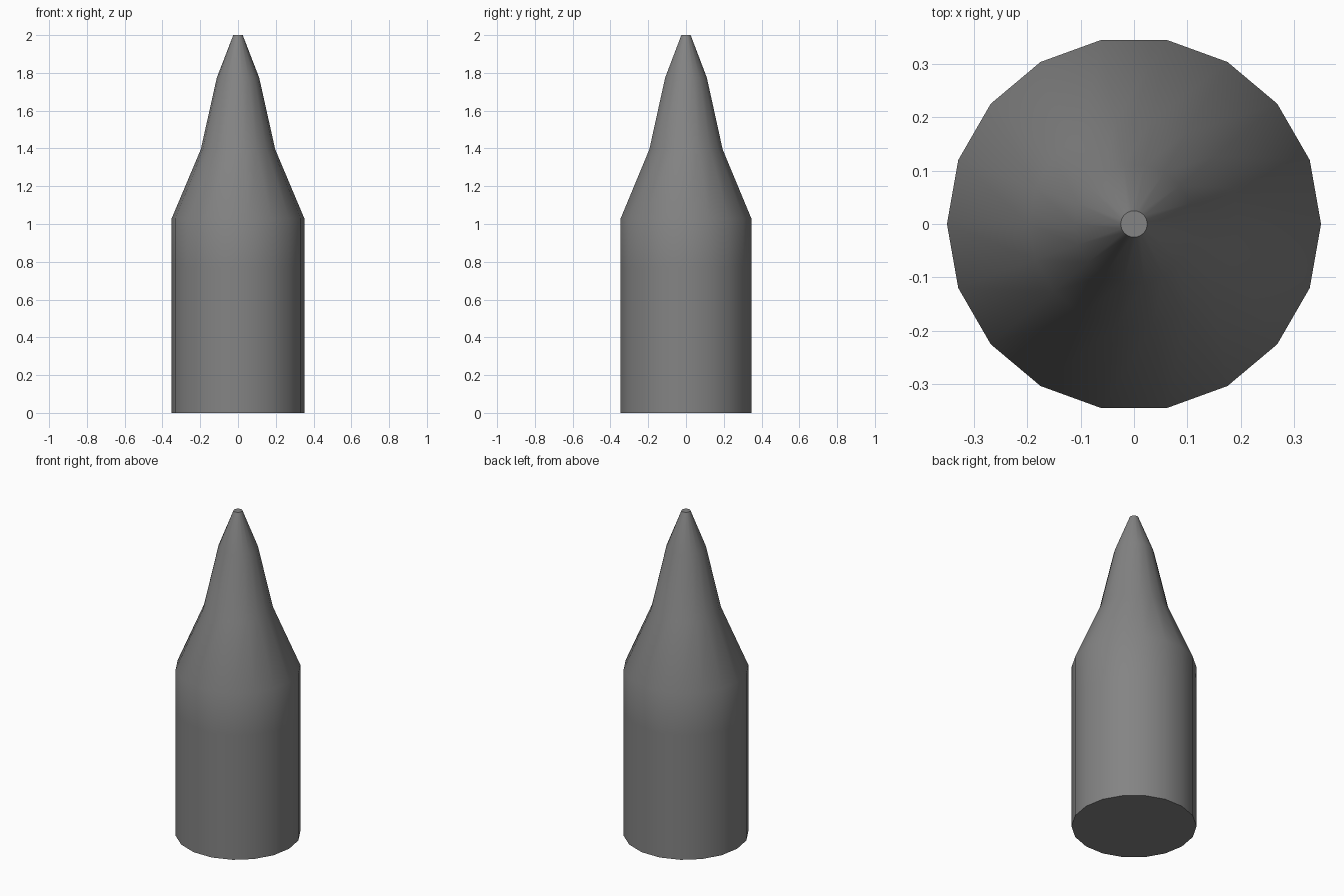
import bpy, bmesh, math

if "Cube" in bpy.data.objects:
    bpy.data.objects.remove(bpy.data.objects["Cube"])

SIDES = 18
# profile as (radius, height), from base to blunt tip
PROFILE = [(0.351, 0.0), (0.351, 0.77), (0.351, 1.03), (0.197, 1.395), (0.112, 1.775), (0.025, 2.0)]

# body: stacked rings joined by quads, capped at both ends
bm = bmesh.new()
rings = []
for r, z in PROFILE:
    rings.append([bm.verts.new((r * math.cos(2 * math.pi * i / SIDES),
                                r * math.sin(2 * math.pi * i / SIDES), z))
                  for i in range(SIDES)])
for low, high in zip(rings, rings[1:]):
    for i in range(SIDES):
        j = (i + 1) % SIDES
        bm.faces.new((low[i], low[j], high[j], high[i]))
bm.faces.new(rings[0][::-1])
bm.faces.new(rings[-1])

mesh = bpy.data.meshes.new("pointed_body")
bm.to_mesh(mesh)
bm.free()
body = bpy.data.objects.new("pointed_body", mesh)
bpy.context.collection.objects.link(body)

# dark grey finish
grey = bpy.data.materials.new("dark_grey")
grey.diffuse_color = (0.23, 0.23, 0.23, 1)
grey.use_nodes = True
grey.node_tree.nodes["Principled BSDF"].inputs["Base Color"].default_value = grey.diffuse_color
mesh.materials.append(grey)

# smooth sides, sharp rims at the caps
bpy.context.view_layer.objects.active = body
body.select_set(True)
bpy.ops.object.shade_smooth_by_angle(angle=math.radians(35))
